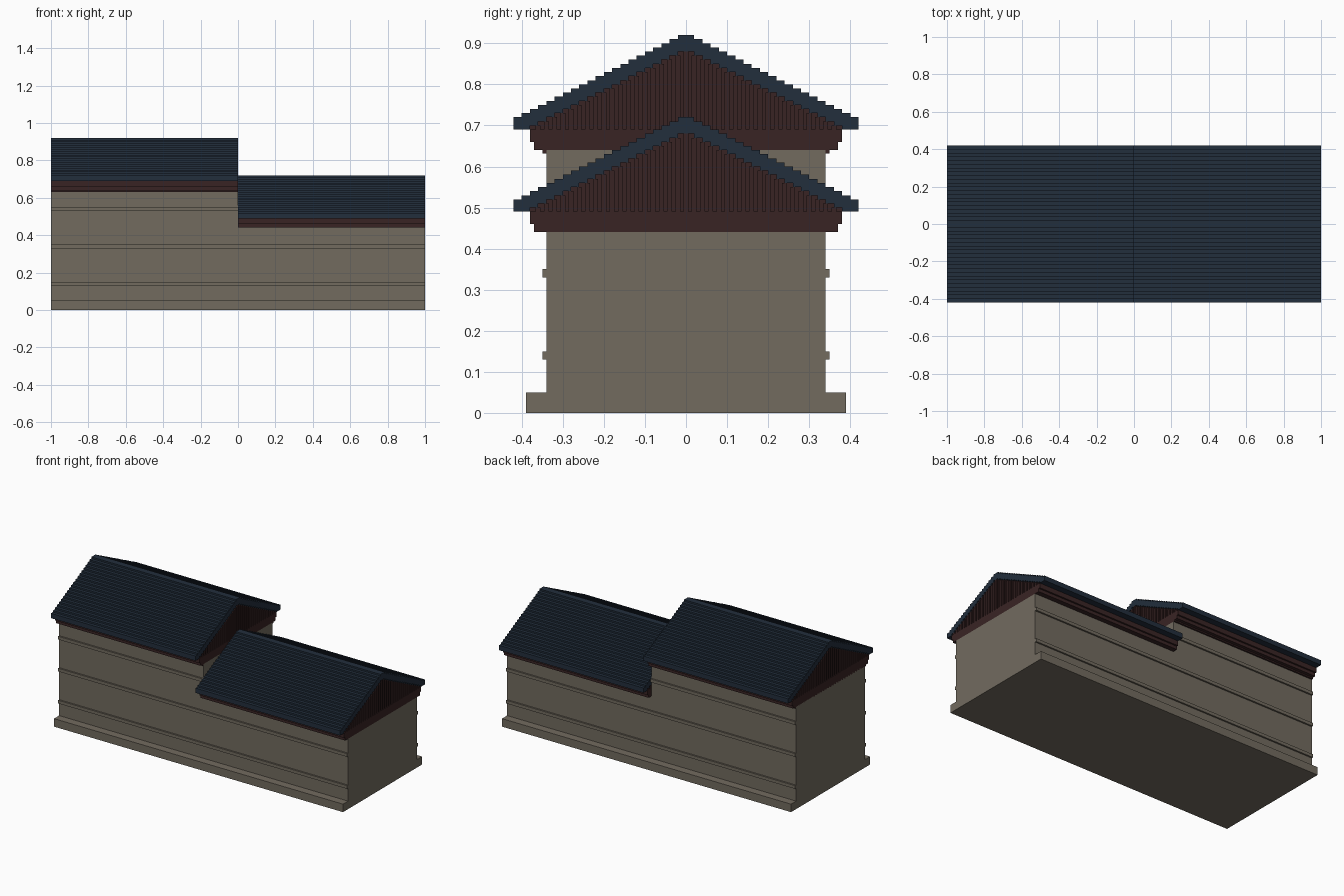
import bpy, bmesh

if "Cube" in bpy.data.objects:
    bpy.data.objects.remove(bpy.data.objects["Cube"])


def material(name, rgb):
    lin = [((c / 255 + 0.055) / 1.055) ** 2.4 for c in rgb]
    m = bpy.data.materials.new(name)
    m.diffuse_color = (*lin, 1)
    m.use_nodes = True
    m.node_tree.nodes["Principled BSDF"].inputs["Base Color"].default_value = m.diffuse_color
    return m


STONE = material("tan stone", (114, 107, 95))
WOOD = material("dark red wood", (57, 36, 36))
SLATE = material("blue slate", (34, 46, 60))


def finish(name, bm, mat):
    bmesh.ops.recalc_face_normals(bm, faces=bm.faces)
    me = bpy.data.meshes.new(name)
    bm.to_mesh(me)
    bm.free()
    me.materials.append(mat)
    ob = bpy.data.objects.new(name, me)
    bpy.context.collection.objects.link(ob)
    return ob


def prism(bm, pts, offset):
    """Extrude a closed loop of 3D points by an offset."""
    f = bm.faces.new([bm.verts.new(p) for p in pts])
    r = bmesh.ops.extrude_face_region(bm, geom=[f], use_keep_orig=True)
    vs = [v for v in r["geom"] if isinstance(v, bmesh.types.BMVert)]
    bmesh.ops.translate(bm, verts=vs, vec=offset)


def along_x(name, yz, x0, x1, mat):
    bm = bmesh.new()
    prism(bm, [(x0, y, z) for y, z in yz], (x1 - x0, 0, 0))
    return finish(name, bm, mat)


def rect(h, z0, z1):
    return [(-h, z0), (h, z0), (h, z1), (-h, z1)]


def stairs(apex, n):
    """Stepped gable line, from the left eave over the ridge to the right eave."""
    half = []
    for k in range(n):
        z = apex - 0.01 * k
        half += [(0.02 * k, z), (0.02 * (k + 1), z)]
    half = half[1:]
    return [(-y, z) for y, z in reversed(half)] + half


# plinth
along_x("plinth", rect(0.39, 0, 0.05), -1, 1, STONE)

# walls: one stepped outline, tall on the left and low on the right
bm = bmesh.new()
outline = [(-1, 0.05), (1, 0.05), (1, 0.44), (0, 0.44), (0, 0.64), (-1, 0.64)]
prism(bm, [(x, -0.34, z) for x, z in outline], (0, 0.68, 0))
finish("walls", bm, STONE)

# string courses on both long sides
for z, x1 in ((0.13, 1), (0.33, 1), (0.53, 0)):
    for s, side in ((-1, "front"), (1, "back")):
        a, b = sorted((s * 0.34, s * 0.35))
        along_x(f"{side}_band", [(a, z), (b, z), (b, z + 0.02), (a, z + 0.02)],
                -1, x1, STONE)
along_x("upper_bed_mould", rect(0.35, 0.632, 0.64), -1, 0, WOOD)


def roof(label, x0, x1, apex):
    eave = apex - 0.23
    # stepped cornice below the eaves
    cornice = [(-0.37, eave - 0.05), (0.37, eave - 0.05), (0.37, eave - 0.03),
               (0.38, eave - 0.03), (0.38, eave), (-0.38, eave),
               (-0.38, eave - 0.03), (-0.37, eave - 0.03)]
    along_x(f"{label}_cornice", cornice, x0, x1, WOOD)
    # stepped slate shell
    outer = stairs(apex, 21)
    inner = stairs(apex - 0.04, 19)
    shell = ([(-0.42, eave)] + outer + [(0.42, eave), (0.38, eave)]
             + list(reversed(inner)) + [(-0.38, eave)])
    along_x(f"{label}_roof", shell, x0, x1, SLATE)
    # gable core with vertical battens at both ends
    gable = [(-0.38, eave)] + inner + [(0.38, eave)]
    along_x(f"{label}_gable", gable, x0 + 0.008, x1 - 0.008, WOOD)
    bm = bmesh.new()
    for k in range(-18, 19):
        y = 0.02 * k
        top = apex - 0.04 - 0.01 * abs(k)
        if top - eave < 0.005:
            continue
        for x in (x0, x1 - 0.008):
            prism(bm, [(x, a, b) for a, b in
                       ((y - 0.006, eave), (y + 0.006, eave),
                        (y + 0.006, top), (y - 0.006, top))], (0.008, 0, 0))
    finish(f"{label}_gable_battens", bm, WOOD)


roof("upper", -1, 0, 0.92)
roof("lower", 0, 1, 0.72)
